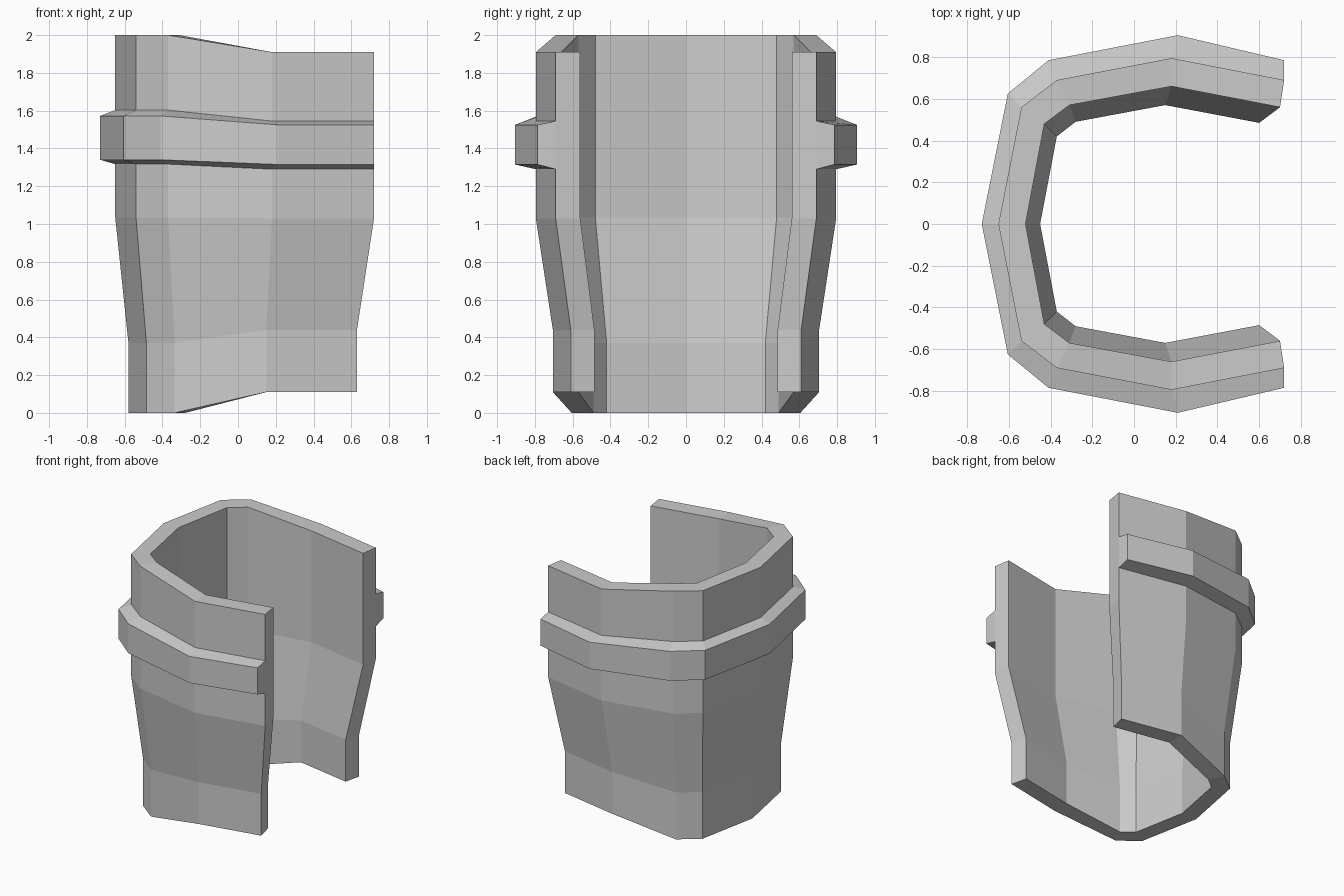
import bpy
import bmesh

cube = bpy.data.objects.get("Cube")
if cube:
    bpy.data.objects.remove(cube, do_unlink=True)

# One plain grey for everything
GREY = (0.6, 0.6, 0.6, 1.0)
grey = bpy.data.materials.new("plain grey")
grey.use_nodes = True
grey.diffuse_color = GREY
grey.node_tree.nodes["Principled BSDF"].inputs["Base Color"].default_value = GREY

# Half plans (x, y): back centre, back corner, side corner, side bulge, open end
OUTER_TOP = [(-0.65, 0), (-0.54, 0.56), (-0.37, 0.69), (0.18, 0.795), (0.72, 0.69)]
INNER_TOP = [(-0.52, 0), (-0.43, 0.48), (-0.31, 0.57), (0.18, 0.66), (0.70, 0.56)]
OUTER_LOW = [(-0.58, 0), (-0.485, 0.49), (-0.335, 0.605), (0.15, 0.705), (0.63, 0.61)]
INNER_LOW = [(-0.45, 0), (-0.37, 0.42), (-0.28, 0.49), (0.15, 0.57), (0.60, 0.485)]
BAND_RIM = [(-0.73, 0), (-0.605, 0.625), (-0.41, 0.785), (0.21, 0.905), (0.72, 0.785)]
BACK_STATIONS = 3  # these use the back height, the rest the side height


def sweep(name, outer, inner):
    """Closed section swept round the C. Each row is (plan, back z, side z);
    outer and inner rows pair up, so the open ends are capped with quads."""
    rows = outer + inner[::-1]
    n = len(rows)
    bm = bmesh.new()

    def section(i, side):
        return [bm.verts.new((plan[i][0], side * plan[i][1],
                              zb if i < BACK_STATIONS else zs))
                for plan, zb, zs in rows]

    count = len(OUTER_TOP)
    rings = [section(i, -1) for i in range(count - 1, 0, -1)]
    rings += [section(i, 1) for i in range(count)]
    for a, b in zip(rings, rings[1:]):
        for k in range(n):
            m = (k + 1) % n
            bm.faces.new((a[k], a[m], b[m], b[k]))
    for ring in (rings[0], rings[-1]):
        for k in range(n // 2 - 1):
            bm.faces.new((ring[k], ring[k + 1], ring[n - 2 - k], ring[n - 1 - k]))
    bmesh.ops.recalc_face_normals(bm, faces=bm.faces)
    mesh = bpy.data.meshes.new(name)
    bm.to_mesh(mesh)
    bm.free()
    mesh.materials.append(grey)
    obj = bpy.data.objects.new(name, mesh)
    bpy.context.collection.objects.link(obj)
    return obj


def wall(low, top):
    """Straight foot, flared middle, straight upper part."""
    return [(low, 0, 0.11), (low, 0.37, 0.44), (top, 1.035, 1.03), (top, 2.0, 1.91)]


# Open shell
sweep("cuff_shell", wall(OUTER_LOW, OUTER_TOP), wall(INNER_LOW, INNER_TOP))

# Raised band with bevelled edges round the outside
sweep("raised_band",
      [(BAND_RIM, 1.34, 1.315), (BAND_RIM, 1.572, 1.525)],
      [(OUTER_TOP, 1.317, 1.29), (OUTER_TOP, 1.603, 1.545)])
